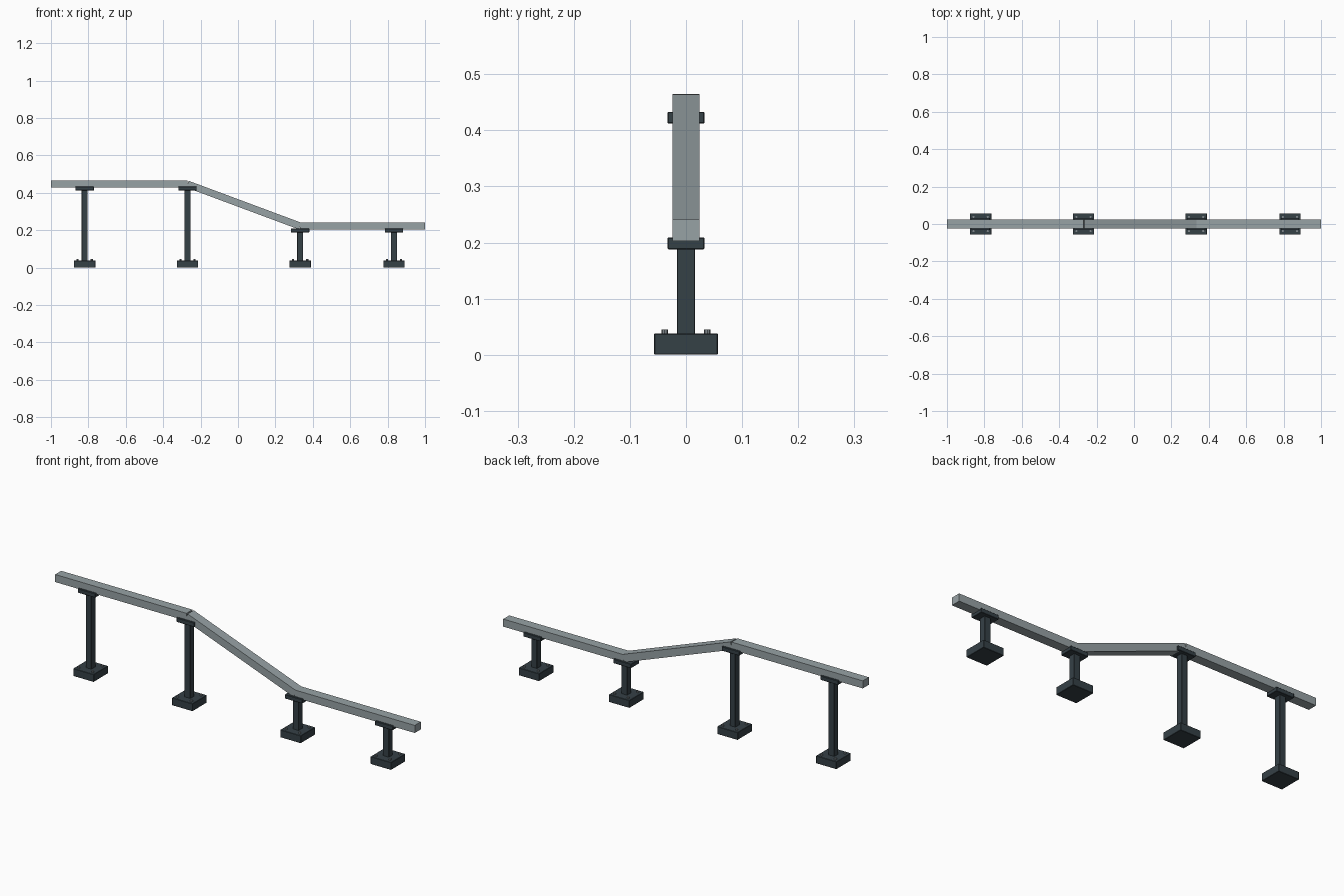
import bpy
import math
from mathutils import Vector

if "Cube" in bpy.data.objects:
    bpy.data.objects.remove(bpy.data.objects["Cube"], do_unlink=True)


def make_material(name, rgb):
    mat = bpy.data.materials.new(name)
    mat.use_nodes = True
    color = (*rgb, 1.0)
    mat.diffuse_color = color
    mat.node_tree.nodes["Principled BSDF"].inputs["Base Color"].default_value = color
    return mat


RAIL_GREY = make_material("rail grey", (0.31, 0.36, 0.375))
DARK_STEEL = make_material("dark steel", (0.036, 0.052, 0.062))
BOLT_GREY = make_material("bolt grey", (0.22, 0.25, 0.27))


def box(name, center, size, mat, bevel=0.0, tilt=0.0):
    bpy.ops.mesh.primitive_cube_add(size=1, location=center)
    obj = bpy.context.object
    obj.name = name
    obj.scale = size
    bpy.ops.object.transform_apply(location=False, rotation=False, scale=True)
    obj.rotation_euler.y = tilt
    obj.data.materials.append(mat)
    if bevel:
        mod = obj.modifiers.new("edge bevel", "BEVEL")
        mod.width = bevel
        mod.segments = 1
    return obj


RAIL_WIDTH, RAIL_HEIGHT = 0.048, 0.038
HIGH, LOW = 0.446, 0.222  # rail centre heights


def rail(name, start, end):
    """Straight square beam between two (x, z) points."""
    a, b = Vector((start[0], 0, start[1])), Vector((end[0], 0, end[1]))
    d = b - a
    box(name, (a + b) / 2, (d.length, RAIL_WIDTH, RAIL_HEIGHT), RAIL_GREY,
        tilt=math.atan2(-d.z, d.x))


def support(label, x, rail_z):
    """Footing, four bolts, post and saddle plate under the rail."""
    saddle_top = rail_z - 0.013
    saddle_bottom = saddle_top - 0.021
    box(f"{label}_footing", (x, 0, 0.019), (0.114, 0.114, 0.038), DARK_STEEL, 0.0015)
    box(f"{label}_post", (x, 0, (0.03 + saddle_bottom + 0.005) / 2),
        (0.032, 0.032, saddle_bottom - 0.025), DARK_STEEL, 0.001)
    box(f"{label}_saddle", (x, 0, (saddle_top + saddle_bottom) / 2),
        (0.098, 0.066, 0.021), DARK_STEEL, 0.0015)
    for sx in (-1, 1):
        for sy in (-1, 1):
            bpy.ops.mesh.primitive_cylinder_add(
                vertices=8, radius=0.006, depth=0.012,
                location=(x + sx * 0.038, sy * 0.038, 0.039))
            bolt = bpy.context.object
            bolt.name = f"{label}_bolt"
            bolt.data.materials.append(BOLT_GREY)


# Rail in three straight runs
BEND_TOP, BEND_BOTTOM = -0.27, 0.332
rail("upper_rail", (-1.0, HIGH), (BEND_TOP, HIGH))
rail("sloped_rail", (BEND_TOP, HIGH), (BEND_BOTTOM, LOW))
rail("lower_rail", (BEND_BOTTOM, LOW), (1.0, LOW))

# Supports, tall pair then short pair
support("tall_outer", -0.82, HIGH)
support("tall_inner", BEND_TOP, HIGH)
support("short_inner", BEND_BOTTOM, LOW)
support("short_outer", 0.834, LOW)
